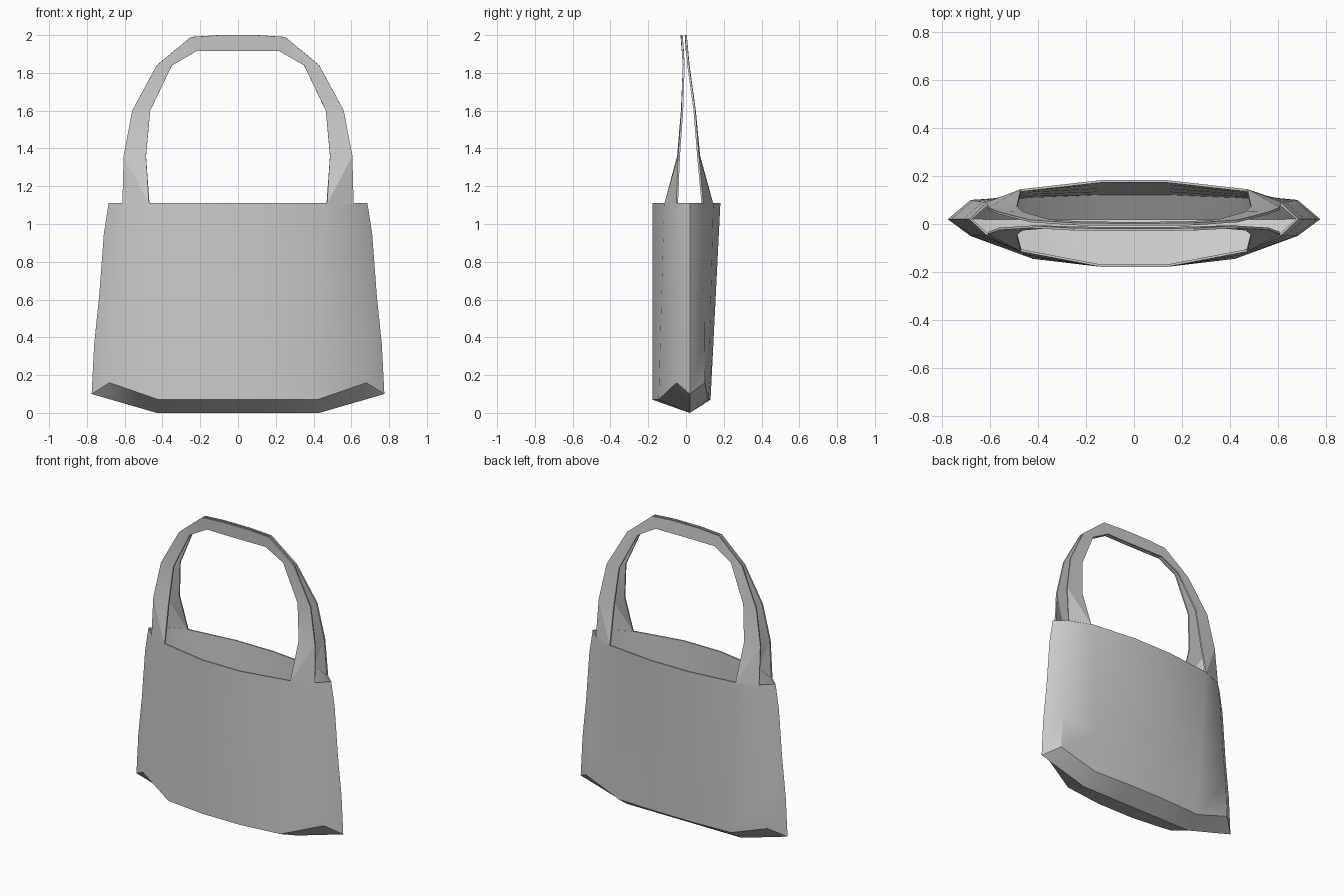
import bpy, bmesh, math

if "Cube" in bpy.data.objects:
    bpy.data.objects.remove(bpy.data.objects["Cube"])


def finish(name, bm, thickness, offset, smooth_angle):
    """Turn a bmesh sheet into a thick, angle-smoothed object."""
    me = bpy.data.meshes.new(name)
    bm.to_mesh(me)
    bm.free()
    ob = bpy.data.objects.new(name, me)
    bpy.context.collection.objects.link(ob)
    bpy.ops.object.select_all(action='DESELECT')
    ob.select_set(True)
    bpy.context.view_layer.objects.active = ob
    mod = ob.modifiers.new("thickness", 'SOLIDIFY')
    mod.thickness = thickness
    mod.offset = offset
    bpy.ops.object.modifier_apply(modifier=mod.name)
    bpy.ops.object.shade_smooth_by_angle(angle=math.radians(smooth_angle))
    return ob


def loop(tip, front, back):
    """Closed outline from the right-hand half: tip, front and back points."""
    mir = lambda p: (-p[0], p[1], p[2])
    return ([tip] + front + [mir(p) for p in reversed(front)] + [mir(tip)]
            + [mir(p) for p in back] + list(reversed(back)))


# Bag body: rim outline lofted down to the base outline
rim = loop((0.685, 0.02, 1.11),
           [(0.61, -0.05, 1.11), (0.47, -0.115, 1.11), (0.14, -0.178, 1.11)],
           [(0.61, 0.09, 1.11), (0.47, 0.145, 1.11), (0.14, 0.182, 1.11)])
base = loop((0.775, 0.02, 0.10),
            [(0.68, -0.05, 0.16), (0.42, -0.145, 0.07), (0.14, -0.178, 0.07)],
            [(0.68, 0.10, 0.16), (0.42, 0.118, 0.07), (0.14, 0.13, 0.07)])
# the sides bulge: x moves out faster than z goes down
steps = [(0, 0), (0.28, 0.16), (0.55, 0.48), (0.85, 0.74), (1, 1)]

bm = bmesh.new()
rows = []
for fx, fz in steps:
    rows.append([bm.verts.new((a[0] + (b[0] - a[0]) * fx,
                               a[1] + (b[1] - a[1]) * fz,
                               a[2] + (b[2] - a[2]) * fz))
                 for a, b in zip(rim, base)])
n = len(rim)
for up, lo in zip(rows, rows[1:]):
    for i in range(n):
        j = (i + 1) % n
        bm.faces.new((up[i], lo[i], lo[j], up[j]))

# Keel-shaped underside
k = [bm.verts.new((x, 0.02, 0)) for x in (0.43, 0.14, -0.14, -0.43)]
r = rows[-1]
right, left = r[0], r[7]
for side in (r[1:7], r[:7:-1]):
    bm.faces.new((right, side[0], k[0]))
    bm.faces.new((side[0], side[1], k[0]))
    for i in range(3):
        bm.faces.new((side[i + 1], side[i + 2], k[i + 1], k[i]))
    bm.faces.new((side[4], side[5], k[3]))
    bm.faces.new((side[5], left, k[3]))
bmesh.ops.recalc_face_normals(bm, faces=bm.faces)
# make sure the underside faces down so the wall thickens inwards
if sum(f.normal.z for f in k[1].link_faces) > 0:
    bmesh.ops.reverse_faces(bm, faces=bm.faces)
body = finish("bag_body", bm, 0.01, -1, 35)

# The side folds stay soft: clear sharpness on the vertical edges at the tips
sharp = body.data.attributes.get("sharp_edge")
if sharp:
    for e in body.data.edges:
        a, b = (body.data.vertices[v].co for v in e.vertices)
        if (all(abs(p.y - 0.02) < 0.004 and abs(p.x) > 0.65 for p in (a, b))
                and abs(a.z - b.z) > 0.05):
            sharp.data[e.index].value = False

# Straps: outer and inner edge of the right half, as (x, z)
outer = [(0.61, 1.105), (0.605, 1.36), (0.56, 1.60), (0.43, 1.84), (0.25, 1.99), (0.10, 2.0)]
inner = [(0.47, 1.105), (0.487, 1.36), (0.465, 1.60), (0.35, 1.84), (0.22, 1.915), (0.08, 1.915)]


def strap(name, y_outer, y_inner):
    bm = bmesh.new()
    pairs = []
    for (o, i, yo, yi) in zip(outer, inner, y_outer, y_inner):
        pairs.append(((o[0], yo, o[1]), (i[0], yi, i[1])))
    pairs += [tuple((-p[0], p[1], p[2]) for p in pr) for pr in reversed(pairs)]
    vs = [[bm.verts.new(p) for p in pr] for pr in pairs]
    for a, b in zip(vs[1:-1], vs[2:-1]):
        bm.faces.new((a[0], b[0], b[1], a[1]))
    # twisted strap feet, creased along the diagonal
    for foot, nxt in ((vs[0], vs[1]), (vs[-1], vs[-2])):
        bm.faces.new((foot[0], nxt[0], foot[1]))
        bm.faces.new((nxt[0], nxt[1], foot[1]))
    bmesh.ops.recalc_face_normals(bm, faces=bm.faces)
    return finish(name, bm, 0.01, 0, 20)


strap("front_strap", (-0.047, -0.037, -0.02, -0.012, -0.022, -0.024),
      (-0.11, -0.042, -0.022, -0.012, -0.016, -0.018))
strap("back_strap", (0.087, 0.064, 0.045, 0.012, 0.0, -0.002),
      (0.14, 0.07, 0.047, 0.014, 0.006, 0.004))
